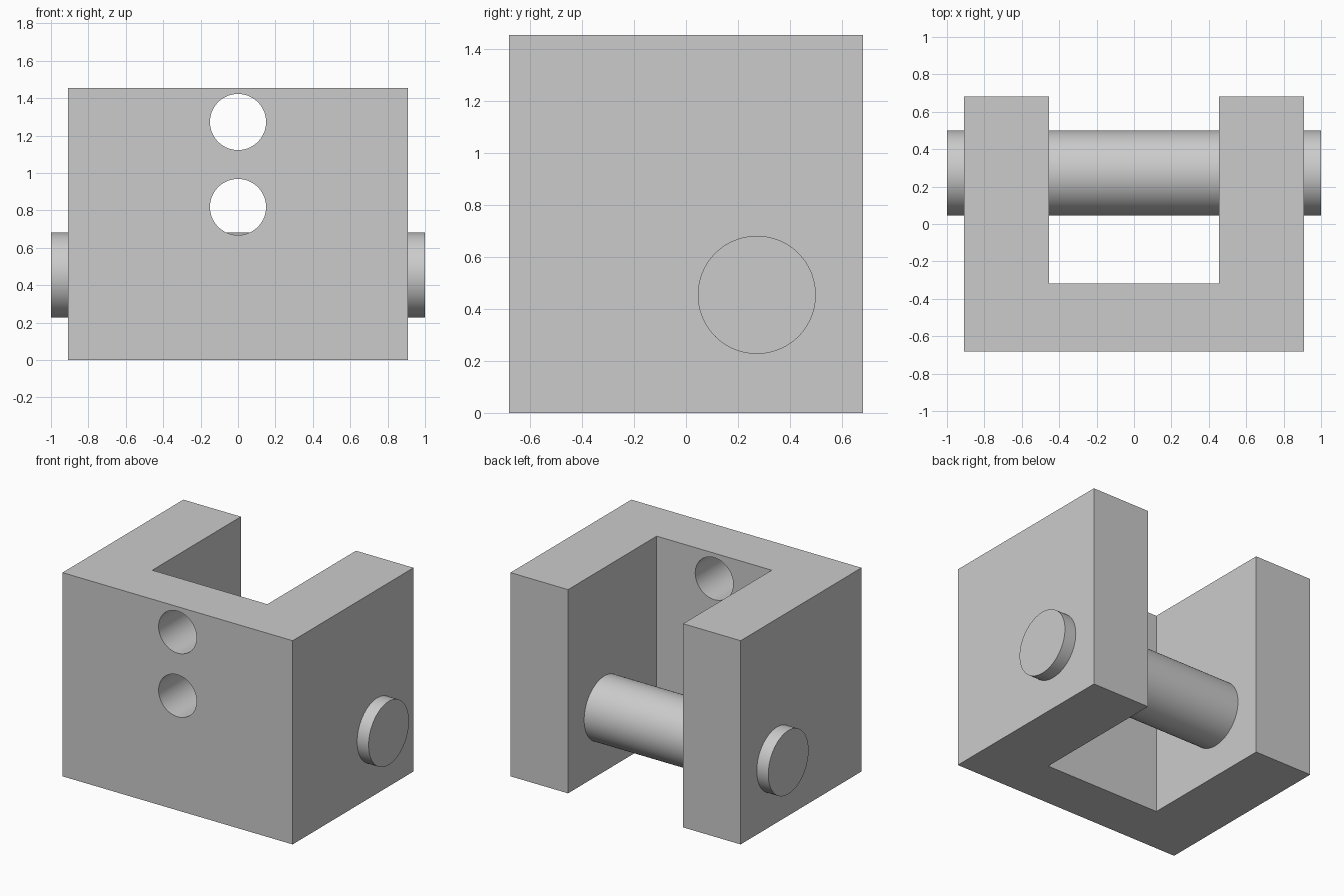
import bpy
import bmesh
from math import pi, radians
from mathutils import Matrix

if "Cube" in bpy.data.objects:
    bpy.data.objects.remove(bpy.data.objects["Cube"], do_unlink=True)

U = 1 / 11  # design module

grey = bpy.data.materials.new("plain_grey")
grey.use_nodes = True
grey.diffuse_color = (0.6, 0.6, 0.6, 1)
grey.node_tree.nodes["Principled BSDF"].inputs["Base Color"].default_value = (0.6, 0.6, 0.6, 1)


def finish(name, bm):
    mesh = bpy.data.meshes.new(name)
    bmesh.ops.recalc_face_normals(bm, faces=bm.faces)
    bm.to_mesh(mesh)
    bm.free()
    mesh.materials.append(grey)
    obj = bpy.data.objects.new(name, mesh)
    bpy.context.collection.objects.link(obj)
    return obj


def cylinder(name, radius, length, location, axis):
    bm = bmesh.new()
    matrix = Matrix.Translation(location) @ Matrix.Rotation(pi / 2, 4, axis)
    bmesh.ops.create_cone(bm, cap_ends=True, segments=96, radius1=radius,
                          radius2=radius, depth=length, matrix=matrix)
    return finish(name, bm)


def smooth(obj):
    bpy.ops.object.select_all(action="DESELECT")
    obj.select_set(True)
    bpy.context.view_layer.objects.active = obj
    bpy.ops.object.shade_smooth_by_angle(angle=radians(30))


# U-shaped bracket: plan profile, extruded upwards
half = [(10, -7.5), (10, 7.5), (5, 7.5), (5, -3.5)]
profile = half + [(-x, y) for x, y in reversed(half)]
bm = bmesh.new()
base = bm.faces.new([bm.verts.new((x * U, y * U, 0)) for x, y in profile])
top = bmesh.ops.extrude_face_region(bm, geom=[base], use_keep_orig=True)
bmesh.ops.translate(bm, vec=(0, 0, 16 * U),
                    verts=[v for v in top["geom"] if isinstance(v, bmesh.types.BMVert)])
bracket = finish("bracket", bm)

# Two bolt holes through the front wall
for name, z in (("lower_hole_cutter", 9), ("upper_hole_cutter", 14)):
    cutter = cylinder(name, 0.15, 8 * U, (0, -5.5 * U, z * U), "X")
    cutter.hide_render = True
    cutter.hide_set(True)
    cut = bracket.modifiers.new(name, "BOOLEAN")
    cut.operation = "DIFFERENCE"
    cut.solver = "EXACT"
    cut.object = cutter

# Bake the cuts so the cutters can go
bpy.context.view_layer.update()
cut_mesh = bpy.data.meshes.new_from_object(
    bracket.evaluated_get(bpy.context.evaluated_depsgraph_get()))
bracket.modifiers.clear()
bracket.data = cut_mesh
for obj in [o for o in bpy.data.objects if o.name.endswith("_cutter")]:
    bpy.data.objects.remove(obj, do_unlink=True)
smooth(bracket)

# Cross pin through both side arms
pin = cylinder("cross_pin", 2.5 * U, 2, (0, 3 * U, 5 * U), "Y")
smooth(pin)
